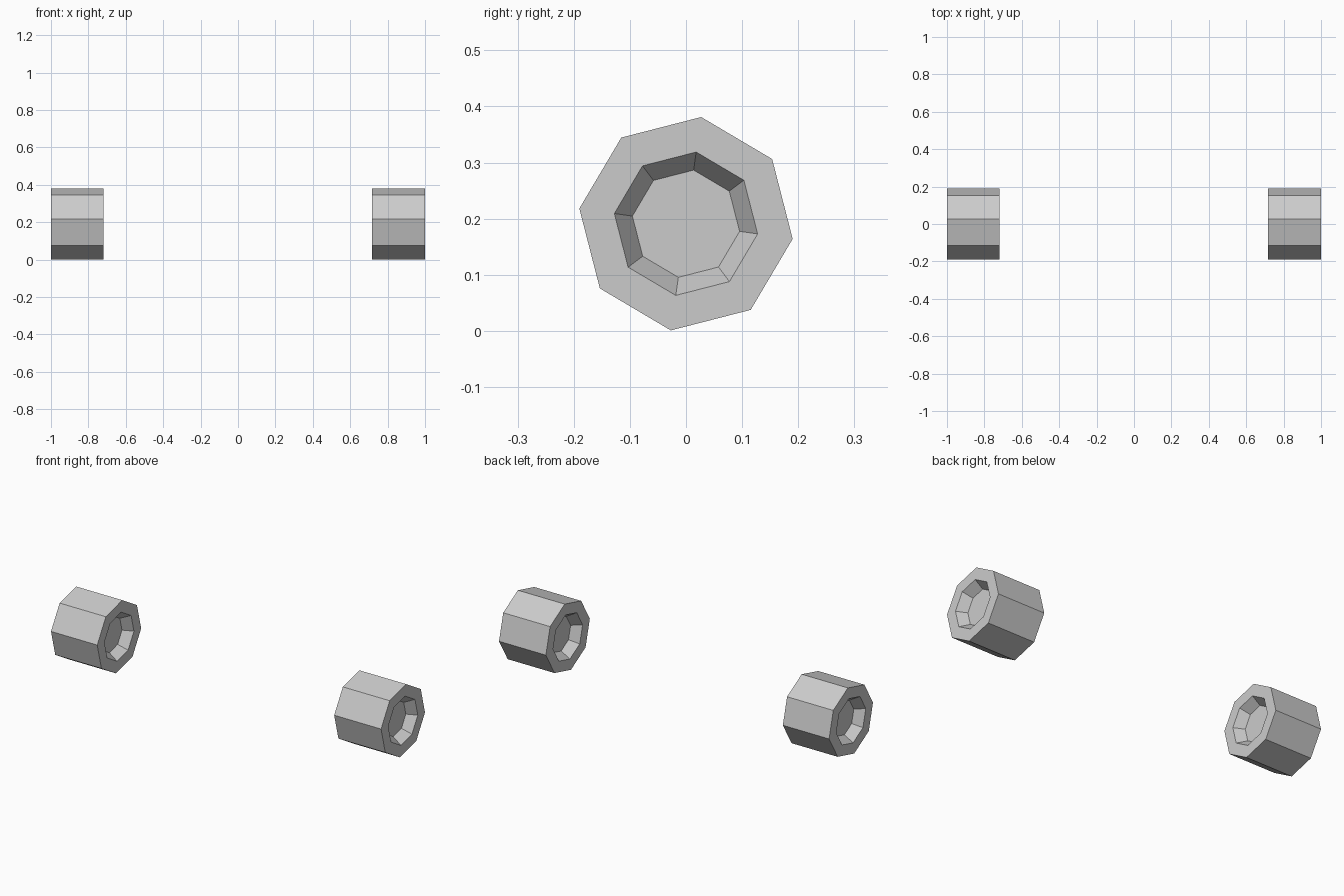
import bpy, bmesh
from math import cos, sin, radians

if "Cube" in bpy.data.objects:
    bpy.data.objects.remove(bpy.data.objects["Cube"])

SIDES = 8
R_OUT, R_RIM, R_FLOOR = 0.192, 0.129, 0.0965
DEPTH = 0.05
CENTRE_Z = 0.191


def wheel(name, x0, x1):
    """Octagonal wheel along x with a tapered recess in each end."""
    profile = [(x0 + DEPTH, R_FLOOR), (x0, R_RIM), (x0, R_OUT),
               (x1, R_OUT), (x1, R_RIM), (x1 - DEPTH, R_FLOOR)]
    mid = (x0 + x1) / 2
    bm = bmesh.new()
    rings = []
    for x, r in profile:
        angles = [radians(81.9 + 360 * i / SIDES) for i in range(SIDES)]
        rings.append([bm.verts.new((x - mid, r * cos(a), r * sin(a))) for a in angles])
    # tread, rims and recess walls
    for a, b in zip(rings, rings[1:]):
        for i in range(SIDES):
            j = (i + 1) % SIDES
            bm.faces.new((a[i], a[j], b[j], b[i]))
    # recess floors
    bm.faces.new(rings[0])
    bm.faces.new(rings[-1])
    bmesh.ops.recalc_face_normals(bm, faces=bm.faces)
    mesh = bpy.data.meshes.new(name)
    bm.to_mesh(mesh)
    bm.free()
    obj = bpy.data.objects.new(name, mesh)
    obj.location = (mid, 0, CENTRE_Z)
    bpy.context.collection.objects.link(obj)


wheel("left_wheel", -1.0, -0.72)
wheel("right_wheel", 0.716, 1.0)
